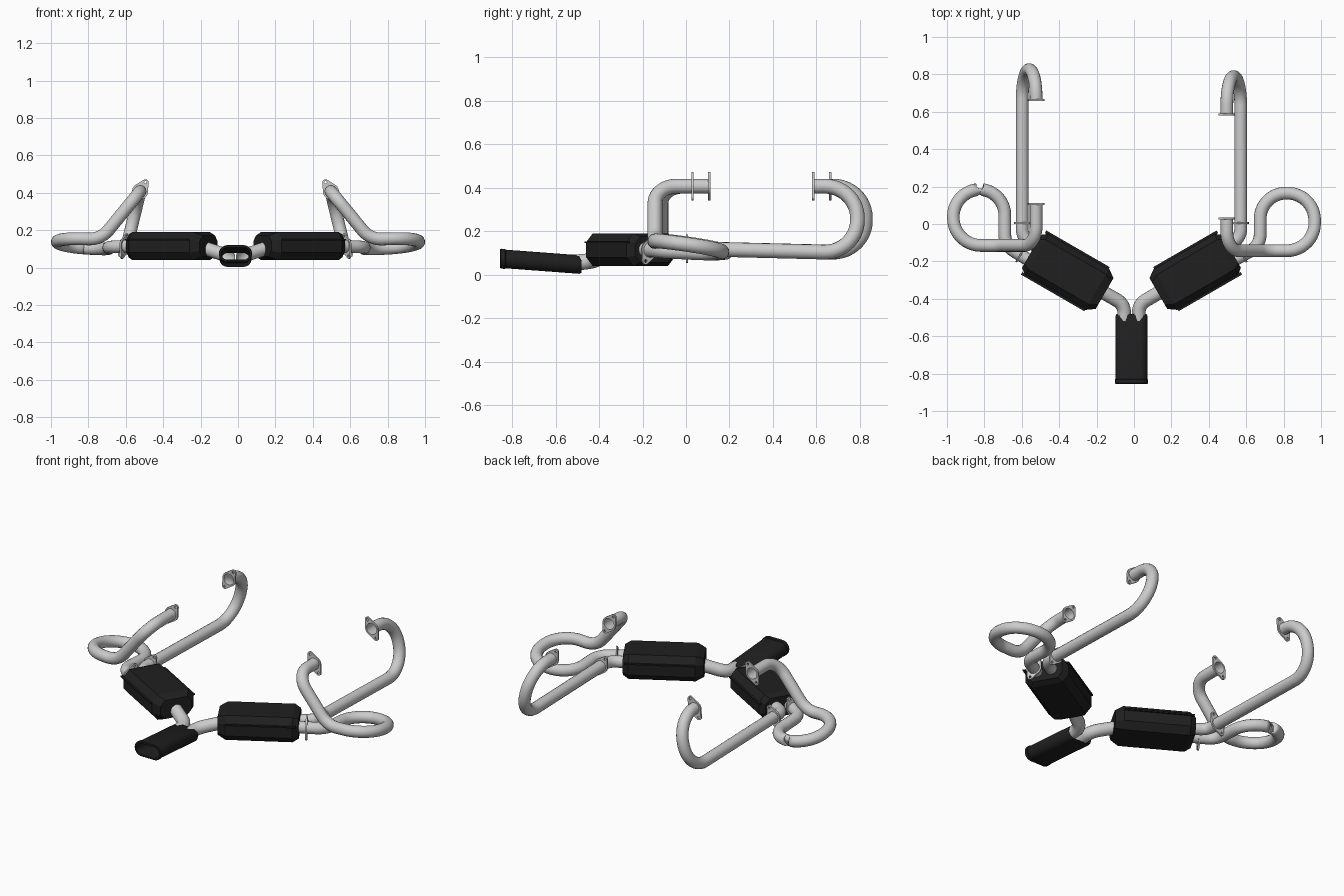
import bpy, bmesh
from math import pi, cos, sin, tan
from mathutils import Vector as V, Matrix

if "Cube" in bpy.data.objects:
    bpy.data.objects.remove(bpy.data.objects["Cube"])

MID = -0.0135          # mirror plane of the system
R = 0.034              # header pipe radius
black = bpy.data.materials.new("black_paint")
black.diffuse_color = (0.014, 0.014, 0.014, 1)
black.use_nodes = True
black.node_tree.nodes["Principled BSDF"].inputs["Base Color"].default_value = black.diffuse_color


def add(name, data, mat=None):
    ob = bpy.data.objects.new(name, data)
    bpy.context.collection.objects.link(ob)
    if mat:
        data.materials.append(mat)
    return ob


def activate(ob):
    bpy.ops.object.select_all(action='DESELECT')
    ob.select_set(True)
    bpy.context.view_layer.objects.active = ob


def fillet(pts):
    """Round the corners of a path given as (x, y, z, radius)."""
    out = [V(pts[0][:3])]
    for a, b, c in zip(pts, pts[1:], pts[2:]):
        p, r = V(b[:3]), b[3]
        d1, d2 = (p - V(a[:3])).normalized(), (V(c[:3]) - p).normalized()
        turn = d1.angle(d2)
        if r == 0 or turn < 0.02:
            out.append(p)
            continue
        t = r * tan(turn / 2)
        ctr = p + (d2 - d1).normalized() * r / cos(turn / 2)
        u, w = (p - d1 * t) - ctr, (p + d2 * t) - ctr
        n = max(4, round(turn / 0.14))
        out += [ctr + u.normalized().slerp(w.normalized(), i / n) * r for i in range(n + 1)]
    return out + [V(pts[-1][:3])]


def pipe(name, pts, radius=R):
    cu = bpy.data.curves.new(name, 'CURVE')
    cu.dimensions = '3D'
    cu.bevel_depth, cu.bevel_resolution = radius, 6
    path = fillet(pts)
    sp = cu.splines.new('POLY')
    sp.points.add(len(path) - 1)
    for q, p in zip(sp.points, path):
        q.co = (*p, 1)
    sp.use_smooth = True
    ob = add(name, cu)
    activate(ob)
    bpy.ops.object.convert(target='MESH')


def flange(name, loc, normal, long_axis):
    """Two-bolt oval plate with a pipe hole and bolt holes."""
    cu = bpy.data.curves.new(name, 'CURVE')
    cu.dimensions, cu.fill_mode, cu.extrude = '2D', 'BOTH', 0.005
    discs = [(0, 0.043), (0.057, 0.016), (-0.057, 0.016)]

    def outline(ph):
        c, r = max(discs, key=lambda d: d[0] * cos(ph) + d[1])
        return c + r * cos(ph), r * sin(ph)
    angs = [2 * pi * (i + 0.5) / 40 for i in range(40)]
    loops = [[outline(a) for a in angs],
             [(0.033 * cos(a), 0.033 * sin(a)) for a in angs]]
    loops += [[(c + 0.007 * cos(a), 0.007 * sin(a)) for a in angs[::4]] for c in (0.057, -0.057)]
    for lp in loops:
        sp = cu.splines.new('POLY')
        sp.points.add(len(lp) - 1)
        for q, p in zip(sp.points, lp):
            q.co = (*p, 0, 1)
        sp.use_cyclic_u = True
        sp.use_smooth = False
    n, u = V(normal).normalized(), V(long_axis).normalized()
    m = Matrix((u, n.cross(u), n)).transposed().to_4x4()
    m.translation = loc
    ob = add(name, cu)
    ob.matrix_world = m
    activate(ob)
    bpy.ops.object.convert(target='MESH')


def loft(name, rings, caps=True, cyclic=False):
    bm = bmesh.new()
    vs = [[bm.verts.new(p) for p in r] for r in rings]
    pairs = list(zip(vs, vs[1:])) + ([(vs[-1], vs[0])] if cyclic else [])
    for a, b in pairs:
        for i in range(len(a)):
            j = (i + 1) % len(a)
            bm.faces.new((a[i], a[j], b[j], b[i]))
    if caps:
        bm.faces.new(vs[0])
        bm.faces.new(vs[-1])
    bmesh.ops.recalc_face_normals(bm, faces=bm.faces)
    me = bpy.data.meshes.new(name)
    bm.to_mesh(me)
    bm.free()
    return add(name, me, black)


# dy values give the offset between the two cylinder banks
sides = [
    dict(tag="right", s=1, end=0.585, bend=0.635, short=0.03, front=-0.143,
         back=0.165, outer=0.9795, inner=0.688),
    dict(tag="left", s=-1, end=0.663, bend=0.672, short=0.107, front=-0.115,
         back=0.185, outer=0.9525, inner=0.677),
]
for d in sides:
    s, tag = d["s"], d["tag"]

    def X(x):
        return MID + s * x
    lean = (-s * 0.5, 0, 0.86)
    axis, perp = V((s * 0.866, 0.5, 0)), V((-s * 0.5, 0.866, 0))

    # long header pipe with U bend
    yb = d["bend"] + 0.153
    pipe(tag + "_long_header", [
        (X(.51), d["end"], .407, 0), (X(.51), yb, .407, .15), (X(.584), yb, .10, .15),
        (X(.584), 0, .12, 0), (X(.584), -.0745, .12, .08), (X(.50), -.123, .115, 0)])
    flange(tag + "_long_flange", (X(.51), d["end"], .407), (0, 1, 0), lean)
    flange(tag + "_joint_flange", (X(.584), 0.005, .12), (0, 1, 0), lean)

    # short header pipe with outward loop
    f, b, o, i = d["front"], d["back"], d["outer"], d["inner"]
    pipe(tag + "_loop_header", [
        (X(.51), d["short"], .407, 0), (X(.51), f, .407, .10), (X(.72), f, .15, .13),
        (X(o), f, .16, .148), (X(o), b, .115, .148), (X(i), b, .095, .138),
        (X(i), -.115, .11, .10), (X(.543), -.197, .115, 0)])
    flange(tag + "_loop_flange", (X(.51), d["short"], .407), (0, 1, 0), lean)
    flange(tag + "_inlet_flange", (X(.595), -.167, .115), axis, perp * 0.4 + V((0, 0, .9)))

    # muffler: octagonal body with tapered ends and side seams
    ctr = V((X(0.0135), 0, .115)) + perp * -0.387
    oct8 = [(.127, .035), (.092, .075), (-.092, .075), (-.127, .035),
            (-.127, -.035), (-.092, -.075), (.092, -.075), (.127, -.035)]

    def ring(t, k, prof=oct8):
        return [ctr + axis * t + perp * (w * k) + V((0, 0, h * k)) for w, h in prof]
    loft(tag + "_muffler", [ring(-.073, .75), ring(-.028, 1), ring(.345, 1), ring(.378, .8)])
    for side in (1, -1):
        lip = [(side * .12, .030), (side * .136, .030), (side * .136, .038), (side * .12, .038)]
        loft(tag + "_muffler_seam", [ring(-.026, 1, lip), ring(.365, 1, lip)])

    # outlet pipe into the shared tip
    pipe(tag + "_outlet", [(X(.17), -.354, .105, 0), (X(.0385), -.43, .062, .08),
                           (X(.0385), -.56, .052, 0)], 0.037)


# shared flattened tailpipe tip, hollow, tilted slightly up
def tip_ring(t, k):
    y, z = -.48 - .375 * t, .046 + .028 * t
    pts = []
    for n in range(32):
        a = 2 * pi * (n + 0.5) / 32
        r = .044 + k
        pts.append(V((MID + (.043 if cos(a) > 0 else -.043) + r * cos(a), y, z + r * sin(a))))
    return pts


tip = loft("tailpipe_tip", [tip_ring(t, k) for t, k in (
    (0, -.007), (.03, -.001), (.93, -.001), (.94, .002), (.99, .002), (1, -.001),
    (1, -.010), (.96, -.013), (.02, -.013))], caps=False, cyclic=True)
activate(tip)
bpy.ops.object.shade_smooth_by_angle(angle=0.6)
